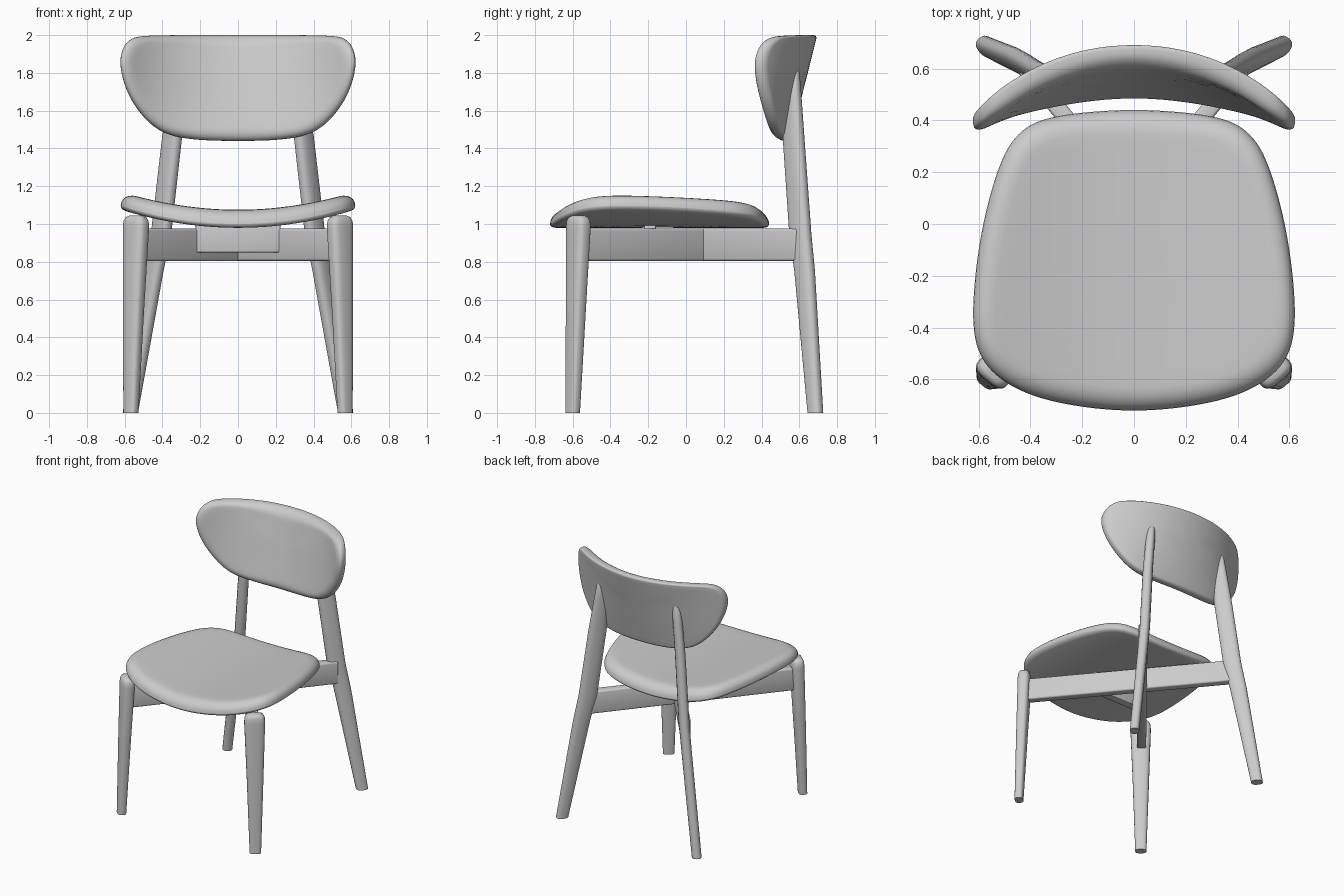
import bpy, bmesh, math
from mathutils import Vector

if "Cube" in bpy.data.objects:
    bpy.data.objects.remove(bpy.data.objects["Cube"], do_unlink=True)

grey = bpy.data.materials.new("light_grey")
grey.use_nodes = True
tone = (0.6, 0.6, 0.6, 1)
grey.diffuse_color = tone
grey.node_tree.nodes["Principled BSDF"].inputs["Base Color"].default_value = tone


def finish(name, bm, angle=40):
    bmesh.ops.recalc_face_normals(bm, faces=bm.faces)
    mesh = bpy.data.meshes.new(name)
    bm.to_mesh(mesh)
    bm.free()
    obj = bpy.data.objects.new(name, mesh)
    bpy.context.collection.objects.link(obj)
    mesh.materials.append(grey)
    bpy.ops.object.select_all(action="DESELECT")
    obj.select_set(True)
    bpy.context.view_layer.objects.active = obj
    bpy.ops.object.shade_smooth_by_angle(angle=math.radians(angle))
    return obj


def bridge(bm, rings):
    for a, b in zip(rings, rings[1:]):
        n = len(a)
        for i in range(n):
            j = (i + 1) % n
            bm.faces.new((a[i], a[j], b[j], b[i]))


def spline(points, steps=5):
    """Closed smooth loop through the points."""
    out, n = [], len(points)
    for i in range(n):
        p0, p1, p2, p3 = (Vector(points[(i + k) % n]) for k in (-1, 0, 1, 2))
        for s in range(steps):
            t = s / steps
            out.append(0.5 * (2 * p1 + (p2 - p0) * t + (2 * p0 - 5 * p1 + 4 * p2 - p3) * t * t
                              + (3 * p1 - p0 - 3 * p2 + p3) * t ** 3))
    return out


def slab(name, half, centre, thick, r_top, r_low, warp):
    """Rounded panel from a half outline; warp maps (u, v, height) to space."""
    full = half + [(-u, v) for u, v in reversed(half[1:-1])]
    loop = [p - Vector((0, centre)) for p in spline(full)]
    arcs = [math.pi / 2 * k / 6 for k in range(7)]
    levels = [(r_low[0] * (1 - math.sin(a)), r_low[1] * (1 - math.cos(a))) for a in arcs]
    levels += [(r_top[0] * (1 - math.cos(a)), thick - r_top[1] * (1 - math.sin(a))) for a in arcs]
    shrink = [0.15, 0.35, 0.55, 0.75, 0.9]
    sections = [(s, r_low[0], 0) for s in shrink]
    sections += [(1, d, h) for d, h in levels]
    sections += [(s, r_top[0], thick) for s in reversed(shrink)]
    bm = bmesh.new()
    rings = []
    for s, inset, h in sections:
        ring = []
        for p in loop:
            q = p * (1 - inset / p.length) * s
            ring.append(bm.verts.new(warp(q.x, q.y + centre, h)))
        rings.append(ring)
    bridge(bm, rings)
    bm.faces.new(rings[0])
    bm.faces.new(rings[-1])
    return finish(name, bm, 50)


def leg(name, side, along, sections, power):
    """Loft of rounded sections (x, y, z, half length, half width)."""
    d = Vector((along[0], along[1], 0)).normalized()
    e = Vector((-d.y, d.x, 0))
    bm = bmesh.new()
    rings = []
    for x, y, z, a, b in sections:
        ring = []
        for k in range(24):
            t = math.tau * k / 24
            c, s = math.cos(t), math.sin(t)
            c = math.copysign(abs(c) ** (2 / power), c)
            s = math.copysign(abs(s) ** (2 / power), s)
            p = Vector((x, y, z)) + d * a * c + e * b * s
            ring.append(bm.verts.new((p.x * side, p.y, p.z)))
        rings.append(ring)
    bridge(bm, rings)
    bm.faces.new(rings[0])
    bm.faces.new(rings[-1])
    return finish(name, bm)


def bar(name, start, end, width, low, high, bevel=0.012):
    """Horizontal bar between two plan points."""
    a, b = Vector(start), Vector(end)
    n = (b - a).normalized()
    n = Vector((-n.y, n.x)) * width / 2
    bm = bmesh.new()
    rings = [[bm.verts.new((p.x, p.y, z)) for p in (a + n, b + n, b - n, a - n)] for z in (low, high)]
    bridge(bm, rings)
    bm.faces.new(rings[0])
    bm.faces.new(rings[1])
    bmesh.ops.bevel(bm, geom=bm.edges[:], offset=bevel, segments=3, affect="EDGES", profile=0.5)
    return finish(name, bm)


# Dished seat
seat_half = [(0, -.72), (.2, -.705), (.38, -.665), (.51, -.6), (.59, -.51), (.62, -.38), (.61, -.18),
             (.575, .03), (.52, .22), (.46, .33), (.37, .395), (.22, .427), (0, .44)]
slab("seat", seat_half, -.15, .095, (.09, .075), (.03, .02),
     lambda u, v, h: (u, v, .98 + h + .09 * (u / .6) ** 2))

# Curved, tilted backrest; height runs from the rear face to the front face
back_half = [(0, 1.44), (.22, 1.447), (.37, 1.475), (.47, 1.535), (.55, 1.63), (.6, 1.73),
             (.624, 1.83), (.618, 1.91), (.58, 1.97), (.5, 1.995), (.25, 2), (0, 2)]


def bend(u, v, h):
    radius = .86
    drop = radius - math.sqrt(radius ** 2 - u * u)
    lean = .25 * (v - 2) * (1 - .75 * min(1, abs(u) / .62) ** 2)
    return (u * (1 - h * .25), .695 + lean - drop - h, v)


slab("backrest", back_half, 1.74, .085, (.07, .05), (.02, .02), bend)

# Legs and crossed rails
for side, label in ((1, "left"), (-1, "right")):
    leg("front_leg_" + label, side, (.64, -.77),
        [(.567, -.6, 0, .03, .04), (.553, -.583, .55, .039, .058), (.54, -.57, .98, .046, .073),
         (.54, -.57, 1.015, .044, .07), (.54, -.57, 1.036, .036, .058), (.54, -.57, 1.045, .022, .035)], 3)
    leg("rear_leg_" + label, side, (.64, .77),
        [(.57, .685, 0, .042, .034), (.445, .628, .75, .06, .036), (.407, .605, .95, .065, .037),
         (.35, .57, 1.45, .064, .036), (.322, .563, 1.7, .05, .033), (.31, .56, 1.8, .045, .028),
         (.308, .56, 1.835, .03, .018)], 2.6)
    bar("cross_rail_" + label, (.54 * side, -.56), (-.42 * side, .6), .065, .805, .975)

# Short bar bridging the rails under the seat
bar("seat_support", (-.225, -.19), (.225, -.19), .06, .85, 1.0, .004)
